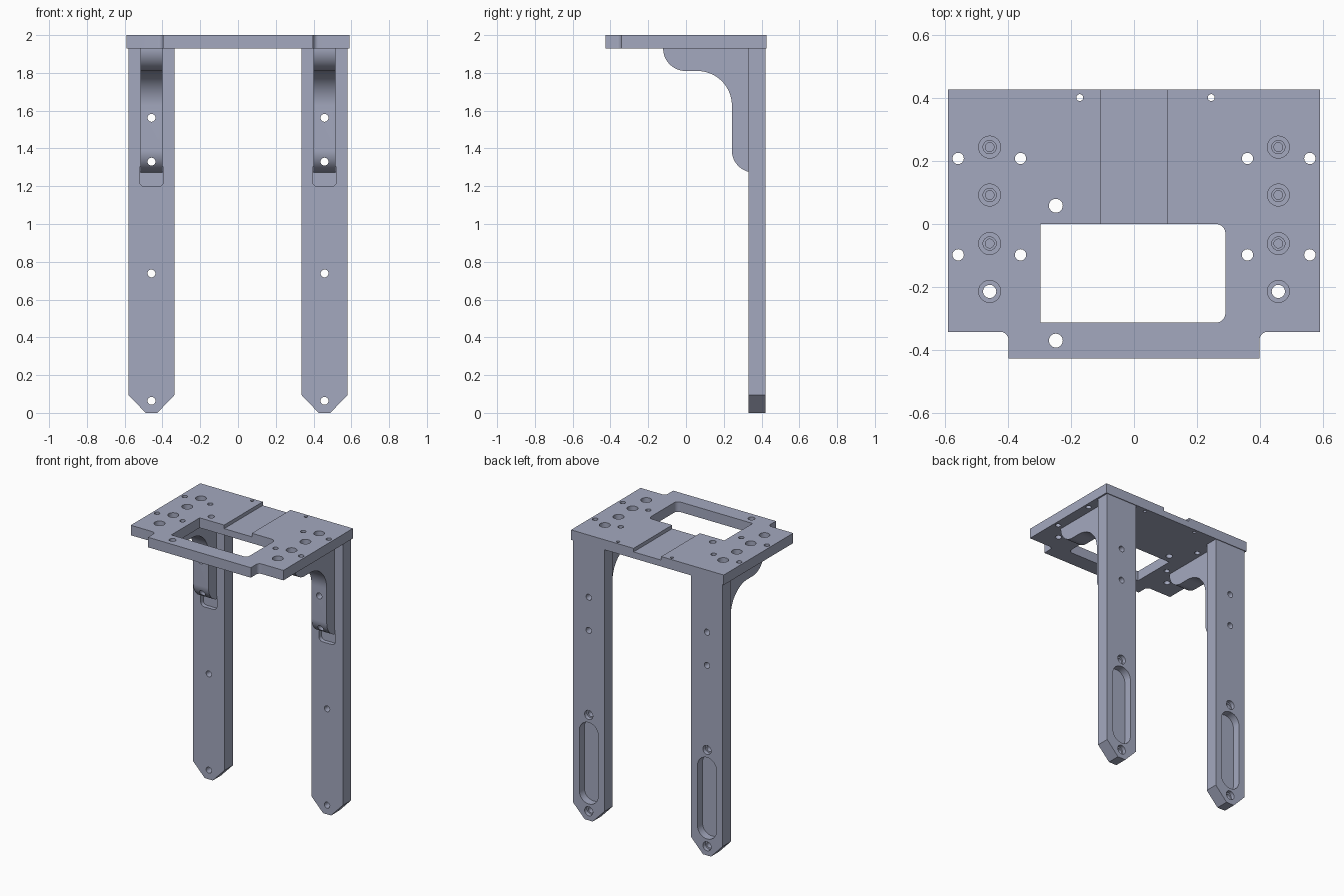
import bpy, bmesh, math
from mathutils import Vector

cube = bpy.data.objects.get("Cube")
if cube:
    bpy.data.objects.remove(cube, do_unlink=True)

# One blue-grey metal for everything
COLOR = (0.37, 0.395, 0.52, 1.0)
metal = bpy.data.materials.new("blue_grey_metal")
metal.use_nodes = True
metal.diffuse_color = COLOR
metal.node_tree.nodes["Principled BSDF"].inputs["Base Color"].default_value = COLOR

AXES = {"x": lambda u, v, w: (w, u, v),
        "y": lambda u, v, w: (u, w, v),
        "z": lambda u, v, w: (u, v, w)}


def rounded(corners, steps=12):
    """Outline from (u, v, radius) corners, with tangent arcs where radius > 0."""
    out = []
    for i, (u, v, r) in enumerate(corners):
        p = Vector((u, v))
        if r == 0:
            out.append(p)
            continue
        d1 = (Vector(corners[i - 1][:2]) - p).normalized()
        d2 = (Vector(corners[(i + 1) % len(corners)][:2]) - p).normalized()
        half = d1.angle(d2) / 2
        c = p + (d1 + d2).normalized() * (r / math.sin(half))
        s, e = p + d1 * (r / math.tan(half)) - c, p + d2 * (r / math.tan(half)) - c
        a = math.atan2(s.y, s.x)
        da = (math.atan2(e.y, e.x) - a + math.pi) % (2 * math.pi) - math.pi
        for k in range(steps + 1):
            t = a + da * k / steps
            out.append(c + Vector((math.cos(t), math.sin(t))) * r)
    return out


def box(u0, u1, v0, v1, r=0):
    return rounded([(u0, v0, r), (u1, v0, r), (u1, v1, r), (u0, v1, r)])


def prism(name, outline, axis, a, b):
    """Extrude a 2D outline along an axis from a to b."""
    bm = bmesh.new()
    lo, hi = [[bm.verts.new(AXES[axis](p[0], p[1], w)) for p in outline] for w in (a, b)]
    n = len(outline)
    bm.faces.new(lo)
    bm.faces.new(hi)
    for i in range(n):
        j = (i + 1) % n
        bm.faces.new((lo[i], lo[j], hi[j], hi[i]))
    bmesh.ops.recalc_face_normals(bm, faces=bm.faces)
    mesh = bpy.data.meshes.new(name)
    bm.to_mesh(mesh)
    bm.free()
    mesh.materials.append(metal)
    obj = bpy.data.objects.new(name, mesh)
    bpy.context.collection.objects.link(obj)
    return obj


def cut(obj, outline, axis, a, b):
    """Subtract a prism from a part and throw the cutter away."""
    cutter = prism("cutter", outline, axis, a, b)
    cutter.hide_render = True
    mod = obj.modifiers.new("cut", "BOOLEAN")
    mod.operation = "DIFFERENCE"
    mod.solver = "EXACT"
    mod.object = cutter
    bpy.context.view_layer.objects.active = obj
    bpy.ops.object.modifier_apply(modifier=mod.name)
    mesh = cutter.data
    bpy.data.objects.remove(cutter, do_unlink=True)
    bpy.data.meshes.remove(mesh)


def drill(obj, u, v, r, axis, a, b):
    n = 24
    ring = [(u + r * math.cos(2 * math.pi * k / n), v + r * math.sin(2 * math.pi * k / n))
            for k in range(n)]
    cut(obj, ring, axis, a, b)


def finish(obj):
    bpy.ops.object.select_all(action="DESELECT")
    obj.select_set(True)
    bpy.context.view_layer.objects.active = obj
    bpy.ops.object.shade_smooth_by_angle(angle=math.radians(30))


TOP, UNDER = 2.0, 1.93
LEG_X = 0.458
BOLT_Y = (0.244, 0.092, -0.062, -0.214)

# Top plate with a front tab
plate = prism("top_plate", rounded([
    (-0.591, 0.427, 0), (-0.591, -0.342, 0), (-0.398, -0.342, 0.027), (-0.398, -0.427, 0),
    (0.398, -0.427, 0), (0.398, -0.342, 0.027), (0.591, -0.342, 0), (0.591, 0.427, 0)]),
    "z", UNDER, TOP)
# Window, rounded on one side only
cut(plate, rounded([(-0.297, -0.313, 0), (0.29, -0.313, 0.03), (0.29, 0.0, 0.03),
                    (-0.297, 0.0, 0)]), "z", 1.9, 2.1)
# Shallow channel running to the back edge
cut(plate, box(-0.107, 0.107, -0.05, 0.5), "z", 1.975, 2.1)
# Small plate holes
for x, y, r in ((-0.172, 0.401, 0.011), (0.245, 0.401, 0.011),
                (-0.248, 0.058, 0.022), (-0.248, -0.37, 0.022)):
    drill(plate, x, y, r, "z", 1.9, 2.1)
for side in (-1, 1):
    for x in (0.36, 0.558):
        for y in (0.208, -0.098):
            drill(plate, side * x, y, 0.018, "z", 1.9, 2.1)
    # Counterbored bolt holes
    for y in BOLT_Y:
        drill(plate, side * LEG_X, y, 0.035, "z", 1.965, 2.1)
        drill(plate, side * LEG_X, y, 0.021, "z", 1.9, 2.1)
finish(plate)

for side, label in ((1, "left"), (-1, "right")):
    cx = side * LEG_X
    # Leg with a pointed foot
    leg = prism(label + "_leg", [
        (cx - 0.122, UNDER), (cx - 0.122, 0.095), (cx - 0.031, 0), (cx + 0.031, 0),
        (cx + 0.122, 0.095), (cx + 0.122, UNDER)], "y", 0.331, 0.422)
    # Front pocket for the bracket, long slot in the back
    cut(leg, box(cx - 0.063, cx + 0.063, 1.198, 1.32, 0.028), "y", 0.2, 0.36)
    cut(leg, box(cx - 0.073, cx + 0.073, 0.115, 0.685, 0.0725), "y", 0.367, 0.5)
    for z in (1.562, 1.33, 0.738, 0.064):
        drill(leg, cx, z, 0.021, "y", 0.2, 0.5)
    for z in (0.738, 0.064):
        drill(leg, cx, z, 0.032, "y", 0.395, 0.5)
    finish(leg)

    # Curved corner bracket
    bracket = prism(label + "_bracket", rounded([
        (-0.121, UNDER, 0), (-0.121, 1.81, 0.1195), (0.243, 1.81, 0.183),
        (0.243, 1.273, 0.116), (0.362, 1.273, 0), (0.362, UNDER, 0)], 20),
        "x", cx - 0.059, cx + 0.059)
    for z in (1.562, 1.33):
        drill(bracket, cx, z, 0.021, "y", 0.1, 0.5)
    for y in BOLT_Y[:3]:
        drill(bracket, cx, y, 0.014, "z", 1.85, 2.1)
    finish(bracket)
